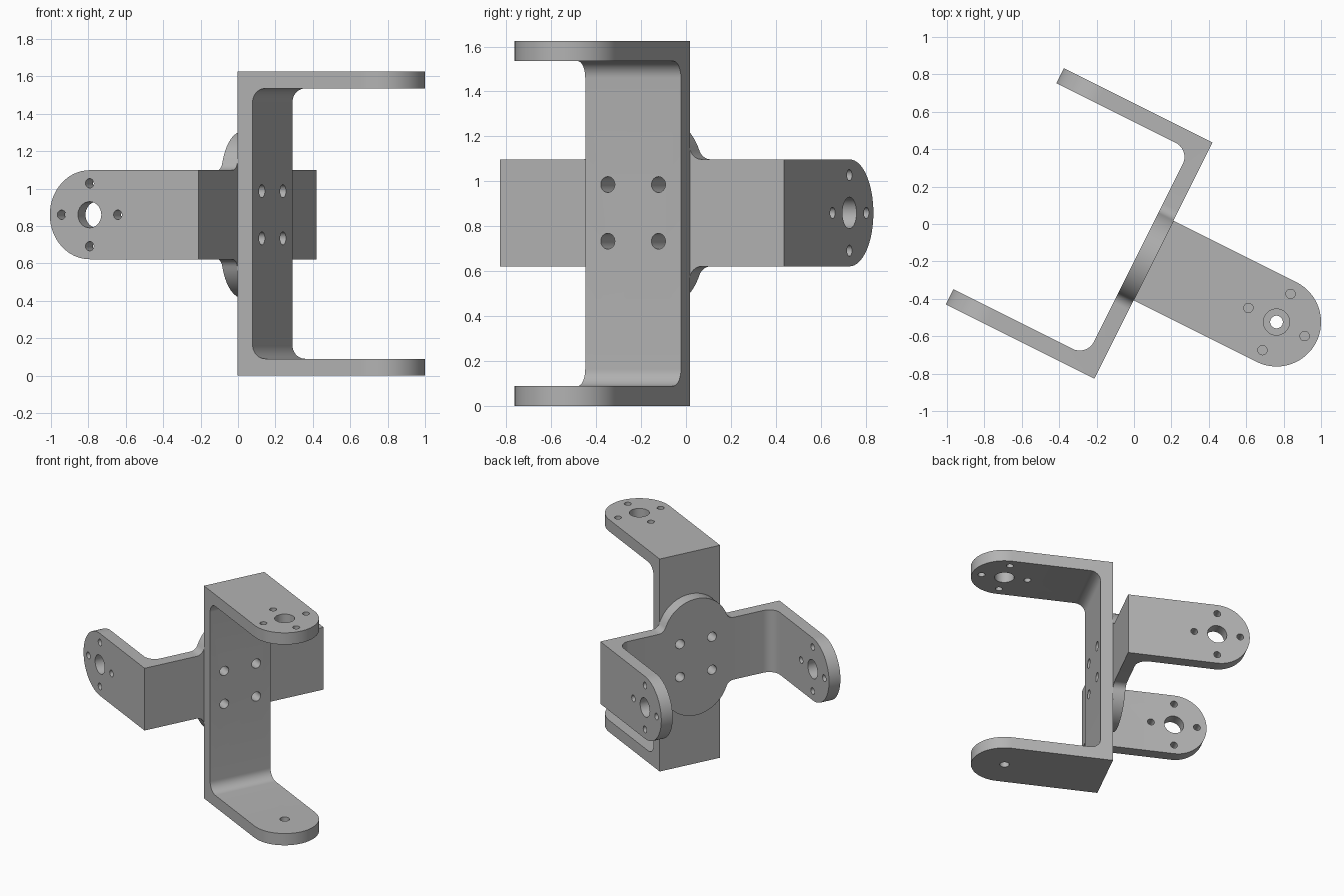
import bpy
import bmesh
from math import cos, sin, pi, sqrt, radians, atan2
from mathutils import Matrix, Vector

if "Cube" in bpy.data.objects:
    bpy.data.objects.remove(bpy.data.objects["Cube"])

THICK = 0.09       # sheet thickness
HALF = 0.238       # half the strip width
YAW = Matrix.Rotation(-atan2(1, 2), 4, "Z")

grey = bpy.data.materials.new("plain grey")
grey.use_nodes = True
COLOUR = (0.45, 0.45, 0.45, 1)
grey.diffuse_color = COLOUR
grey.node_tree.nodes["Principled BSDF"].inputs["Base Color"].default_value = COLOUR


def arc(cx, cy, r, a0, a1, n=16):
    """Points along an arc, angles in degrees."""
    angles = [radians(a0 + (a1 - a0) * i / n) for i in range(n + 1)]
    return [(cx + r * cos(a), cy + r * sin(a)) for a in angles]


def prism(name, points, place, lo, hi):
    """Extrude a 2D outline from lo to hi; place maps (a, b, depth) to xyz."""
    bm = bmesh.new()
    ends = [[bm.verts.new(place(a, b, d)) for a, b in points] for d in (lo, hi)]
    bm.faces.new(ends[0])
    bm.faces.new(ends[1])
    n = len(points)
    for i in range(n):
        j = (i + 1) % n
        bm.faces.new((ends[0][i], ends[0][j], ends[1][j], ends[1][i]))
    bmesh.ops.recalc_face_normals(bm, faces=bm.faces)
    mesh = bpy.data.meshes.new(name)
    bm.to_mesh(mesh)
    bm.free()
    obj = bpy.data.objects.new(name, mesh)
    bpy.context.collection.objects.link(obj)
    return obj


def combine(obj, other, operation):
    """Apply a boolean and discard the helper."""
    other.hide_render = True
    mod = obj.modifiers.new("cut", "BOOLEAN")
    mod.operation, mod.solver, mod.object = operation, "EXACT", other
    bpy.context.view_layer.update()
    result = obj.evaluated_get(bpy.context.evaluated_depsgraph_get())
    mesh = bpy.data.meshes.new_from_object(result)
    obj.modifiers.clear()
    obj.data = mesh
    bpy.data.objects.remove(other)


# Outline planes: side profile, arm plan, back plate plan
def profile(a, b, d):
    return (a, b, d)


def arm_plan(a, b, d):
    return (a, d, b)


def plate_plan(a, b, d):
    return (d, a, b)


def drill(obj, place, a, b, r, lo, hi):
    combine(obj, prism("drill", arc(a, b, r, 0, 348.75, 31), place, lo, hi), "DIFFERENCE")


def ear_outline():
    """Rounded bulges above and below the back plate, blended into the strip."""
    r, cz, blend = 0.255, 0.19, 0.06
    fz = HALF + blend
    fx = sqrt((r + blend) ** 2 - (fz - cz) ** 2)
    turn = atan2(fz - cz, fx) * 180 / pi
    quarter = arc(fx, fz, blend, 270, 180 + turn, 8) + arc(0, cz, r, turn, 90)[1:]
    top = quarter + [(-a, b) for a, b in reversed(quarter[:-1])]
    return top + [(-a, -b) for a, b in top]


def bracket(name, half_span, pivot, bend, plate_shift, full_arms, ears=False):
    """U bracket: x along the arms, y across the span, z across the strip."""
    inner = half_span - THICK
    reach = pivot + HALF + 0.1
    upper = arc(THICK + bend, inner - bend, bend, 180, 90, 10) + [(reach, inner), (reach, half_span)]
    lower = [(a, -b) for a, b in reversed(upper)]
    u_shape = [(0, half_span), (0, -half_span)] + lower + upper
    obj = prism(name, u_shape, profile, -0.6, 0.6)

    # Strip with round arm ends
    strip = [(-0.1, -HALF)] + arc(pivot, 0, HALF, -90, 90, 32) + [(-0.1, HALF)]
    mask = prism("mask", strip, arm_plan, -half_span - 0.1, half_span + 0.1)
    if ears:
        combine(mask, prism("ears", ear_outline(), plate_plan, -0.05, 0.2), "UNION")
    combine(obj, mask, "INTERSECT")

    # Horn holes in the arms
    for side in (-1, 1):
        lo, hi = sorted((side * (inner - 0.05), side * (half_span + 0.05)))
        if side not in full_arms:
            drill(obj, arm_plan, pivot, 0, 0.034, lo, hi)
            continue
        drill(obj, arm_plan, pivot, 0, 0.07, lo, hi)
        for i in range(4):
            a = i * pi / 2
            drill(obj, arm_plan, pivot + 0.168 * cos(a), 0.168 * sin(a), 0.025, lo, hi)

    # Four mounting holes in the back plate
    for y in (-0.126, 0.126):
        for z in (-0.126, 0.126):
            drill(obj, plate_plan, y + plate_shift, z, 0.035, -0.05, 0.15)
    return obj


def finish(obj, x_axis, y_axis, height):
    """Stand the bracket in place and shade it."""
    x, y = Vector(x_axis), Vector(y_axis)
    turn = Matrix((x, y, x.cross(y))).transposed().to_4x4()
    obj.data.transform(YAW @ Matrix.Translation((0.18, -0.128, height)) @ turn)
    obj.data.materials.clear()
    obj.data.materials.append(grey)
    bpy.ops.object.select_all(action="DESELECT")
    obj.select_set(True)
    bpy.context.view_layer.objects.active = obj
    bpy.ops.object.shade_smooth_by_angle(angle=radians(30))


# Tall bracket, opening to the front left
tall = bracket("upright_bracket", 0.8125, 0.736, 0.075, 0.0475, (1,))
finish(tall, (1, 0, 0), (0, 0, 1), 0.8125)

# Flat bracket, opening the other way, with rounded ears
flat = bracket("sideways_bracket", 0.706, 0.65, 0.085, 0, (-1, 1), ears=True)
finish(flat, (-1, 0, 0), (0, 1, 0), 0.86)
